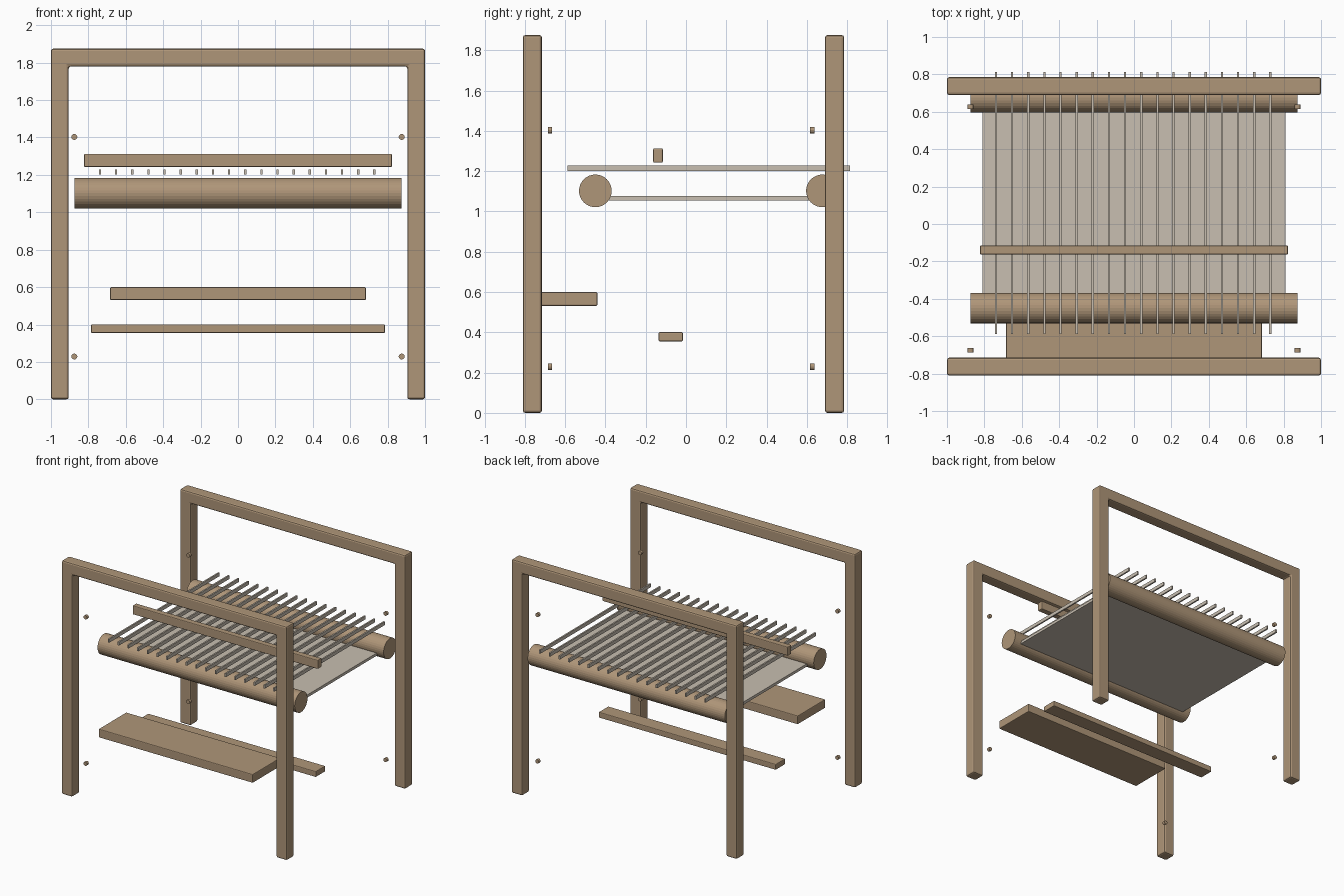
import bpy
import bmesh
import math
from mathutils import Matrix, Vector

if "Cube" in bpy.data.objects:
    bpy.data.objects.remove(bpy.data.objects["Cube"])


def material(name, rgb):
    m = bpy.data.materials.new(name)
    m.diffuse_color = (*rgb, 1)
    m.use_nodes = True
    m.node_tree.nodes["Principled BSDF"].inputs["Base Color"].default_value = m.diffuse_color
    return m


WOOD = material("wood", (0.43, 0.305, 0.19))
THREAD = material("undyed thread", (0.58, 0.52, 0.44))


def finish(name, bm, mat, bevel=0.0):
    bmesh.ops.recalc_face_normals(bm, faces=bm.faces)
    me = bpy.data.meshes.new(name)
    bm.to_mesh(me)
    bm.free()
    me.materials.append(mat)
    ob = bpy.data.objects.new(name, me)
    bpy.context.collection.objects.link(ob)
    if bevel:
        mod = ob.modifiers.new("rounded edges", 'BEVEL')
        mod.width = bevel
        mod.segments = 2
        mod.limit_method = 'ANGLE'
    return ob


def box(name, lo, hi, mat, bevel=0.0):
    lo, hi = Vector(lo), Vector(hi)
    bm = bmesh.new()
    bmesh.ops.create_cube(bm, size=1, matrix=Matrix.Translation((lo + hi) / 2)
                          @ Matrix.Diagonal((*(hi - lo), 1)))
    return finish(name, bm, mat, bevel)


def rod(name, centre, radius, length, axis, sides):
    turn = Matrix.Rotation(math.pi / 2, 4, 'Y' if axis == 'X' else 'X')
    bm = bmesh.new()
    bmesh.ops.create_cone(bm, cap_ends=True, segments=sides, radius1=radius,
                          radius2=radius, depth=length,
                          matrix=Matrix.Translation(centre) @ turn)
    return finish(name, bm, WOOD)


def frame(name, y0, y1):
    # two posts and a top rail as one extruded arch
    outline = [(-1, 0), (-0.905, 0), (-0.905, 1.78), (0.905, 1.78),
               (0.905, 0), (1, 0), (1, 1.875), (-1, 1.875)]
    bm = bmesh.new()
    face = bm.faces.new([bm.verts.new((x, y0, z)) for x, z in outline])
    new = bmesh.ops.extrude_face_region(bm, geom=[face])["geom"]
    bmesh.ops.translate(bm, vec=(0, y1 - y0, 0),
                        verts=[v for v in new if isinstance(v, bmesh.types.BMVert)])
    return finish(name, bm, WOOD, 0.012)


# upright frames
frame("front_frame", -0.81, -0.715)
frame("back_frame", 0.69, 0.785)

# rollers and the cloth stretched between them
rod("front_roller", (0, -0.45, 1.102), 0.081, 1.75, 'X', 32)
rod("back_roller", (0, 0.677, 1.102), 0.081, 1.75, 'X', 32)
box("cloth", (-0.81, -0.45, 1.055), (0.81, 0.675, 1.077), THREAD)

# row of warp strips
for i in range(18):
    x = -0.738 + i * 0.0863
    box(f"warp_strip_{i + 1}", (x - 0.006, -0.587, 1.201), (x + 0.006, 0.813, 1.229), THREAD)

# cross bar, seat and foot bar
box("cross_bar", (-0.823, -0.163, 1.242), (0.823, -0.115, 1.313), WOOD, 0.006)
box("seat", (-0.684, -0.79, 0.531), (0.684, -0.44, 0.60), WOOD, 0.006)
box("foot_bar", (-0.786, -0.136, 0.355), (0.786, -0.015, 0.401), WOOD, 0.006)

# small pegs beside the posts
for side, x in (("left", -0.875), ("right", 0.875)):
    for row, y in (("front", -0.675), ("back", 0.627)):
        for level, z in (("lower", 0.229), ("upper", 1.403)):
            rod(f"{row}_{side}_{level}_peg", (x, y, z), 0.016, 0.022, 'Y', 12)
